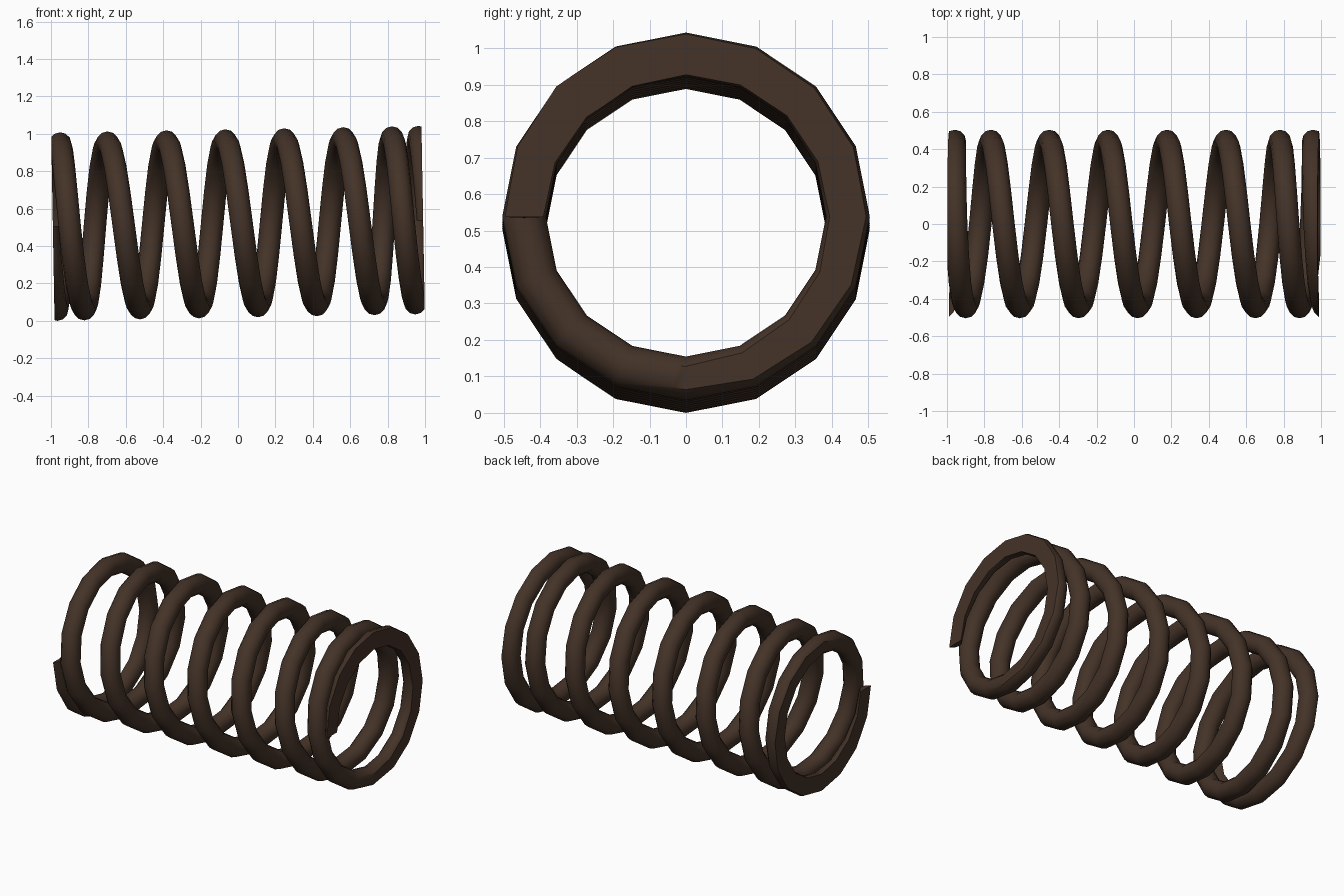
import bpy, bmesh, math
from mathutils import Vector, Matrix

if "Cube" in bpy.data.objects:
    bpy.data.objects.remove(bpy.data.objects["Cube"])

COIL_R, WIRE_R = 0.444, 0.060     # coil centreline radius, wire radius
SEGS, SIDES = 16, 12              # segments per turn, sides of the wire
QUARTERS = 32                     # eight turns, counted in quarter turns
END = 0.99                        # ground end planes
TILT = 0.018                      # the axis rises slightly to the right

# Axial position at quarter turns: closed end coils, even pitch between
START_X = [-1.018, -0.975, -0.958, -0.943, -0.900, -0.830, -0.765]
FINISH_X = [0.722, 0.780, 0.832, 0.885, 0.940, 0.958, 0.974, 1.016]
xs = START_X + [-0.69 + 0.0788 * i for i in range(18)] + FINISH_X


def axial(q):
    """Smooth interpolation of the axial positions."""
    i = min(max(int(math.floor(q)), 0), QUARTERS - 1)
    t = q - i
    p1, p2 = xs[i], xs[i + 1]
    m1 = (p2 - xs[i - 1]) / 2 if i > 0 else p2 - p1
    m2 = (xs[i + 2] - p1) / 2 if i + 2 <= QUARTERS else p2 - p1
    return ((2*t**3 - 3*t**2 + 1) * p1 + (t**3 - 2*t**2 + t) * m1
            + (3*t**2 - 2*t**3) * p2 + (t**3 - t**2) * m2)


def radial(q):
    """Starts at the front, runs down, back, up and round again."""
    a = q * math.pi / 2
    return Vector((0, -math.cos(a), -math.sin(a)))


def centre(q):
    return Vector((axial(q), 0, 0)) + radial(q) * COIL_R


# Wire swept along the coil
bm = bmesh.new()
rings = []
count = QUARTERS // 4 * SEGS
for k in range(count + 1):
    q = k * 4 / SEGS
    tangent = (centre(q + 0.02) - centre(q - 0.02)).normalized()
    out = radial(q)
    out = (out - tangent * out.dot(tangent)).normalized()
    side = tangent.cross(out)
    ring = []
    for s in range(SIDES):
        a = 2 * math.pi * s / SIDES
        ring.append(bm.verts.new(centre(q) + (out * math.cos(a) + side * math.sin(a)) * WIRE_R))
    rings.append(ring)
for r0, r1 in zip(rings, rings[1:]):
    for s in range(SIDES):
        n = (s + 1) % SIDES
        bm.faces.new((r0[s], r0[n], r1[n], r1[s]))
bm.faces.new(rings[0])
bm.faces.new(rings[-1])

# Both ends ground flat
for sgn in (-1, 1):
    cut = bmesh.ops.bisect_plane(
        bm, geom=bm.verts[:] + bm.edges[:] + bm.faces[:], dist=1e-5,
        plane_co=(sgn * END, 0, 0), plane_no=(sgn, 0, 0), clear_outer=True)
    edges = [e for e in cut["geom_cut"] if isinstance(e, bmesh.types.BMEdge)]
    bmesh.ops.triangle_fill(bm, edges=edges, use_beauty=True)
bmesh.ops.recalc_face_normals(bm, faces=bm.faces[:])

# Tilt slightly and stand on the ground
bm.transform(Matrix.Rotation(-TILT, 4, 'Y'))
low = min(v.co.z for v in bm.verts)
bm.transform(Matrix.Translation((0, 0, -low)))

mesh = bpy.data.meshes.new("coil_spring")
bm.to_mesh(mesh)
bm.free()
spring = bpy.data.objects.new("coil_spring", mesh)
bpy.context.collection.objects.link(spring)

mat = bpy.data.materials.new("dark brown metal")
mat.diffuse_color = (0.058, 0.033, 0.021, 1)
mat.use_nodes = True
mat.node_tree.nodes["Principled BSDF"].inputs["Base Color"].default_value = mat.diffuse_color
mesh.materials.append(mat)

bpy.context.view_layer.objects.active = spring
spring.select_set(True)
bpy.ops.object.shade_smooth_by_angle(angle=math.radians(40))
